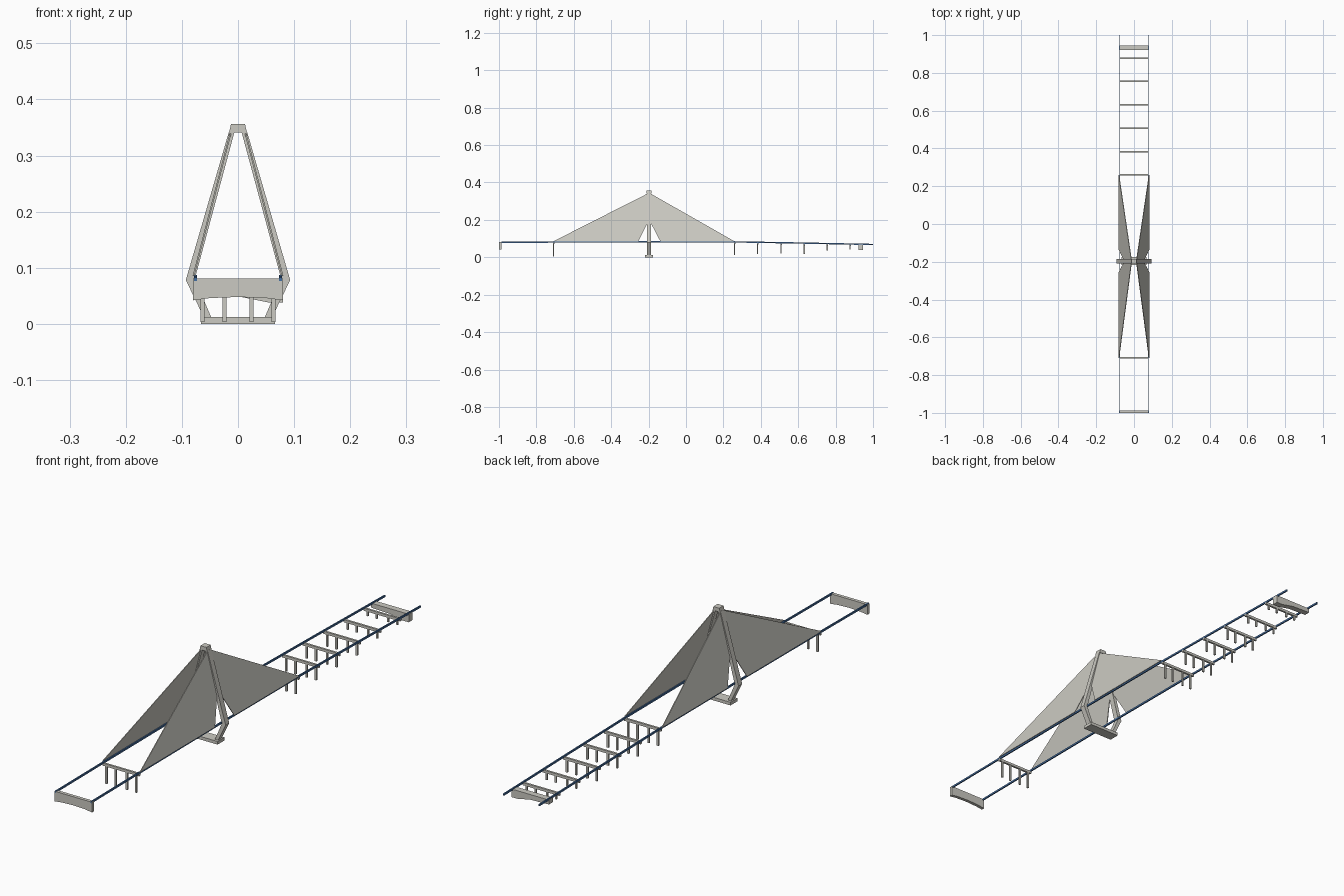
import bpy, bmesh

cube = bpy.data.objects.get("Cube")
if cube:
    bpy.data.objects.remove(cube, do_unlink=True)


def material(name, rgb):
    mat = bpy.data.materials.new(name)
    mat.use_nodes = True
    mat.diffuse_color = (*rgb, 1)
    mat.node_tree.nodes["Principled BSDF"].inputs["Base Color"].default_value = (*rgb, 1)
    return mat


concrete = material("pale concrete", (0.6, 0.59, 0.54))
steel_blue = material("steel blue", (0.06, 0.16, 0.36))


def extrude(name, outline, offset, mat):
    """Close a 3D outline into a face and extrude it along an offset."""
    bm = bmesh.new()
    face = bm.faces.new([bm.verts.new(p) for p in outline])
    result = bmesh.ops.extrude_face_region(bm, geom=[face], use_keep_orig=True)
    verts = [g for g in result["geom"] if isinstance(g, bmesh.types.BMVert)]
    bmesh.ops.translate(bm, verts=verts, vec=offset)
    bmesh.ops.recalc_face_normals(bm, faces=bm.faces)
    mesh = bpy.data.meshes.new(name)
    bm.to_mesh(mesh)
    bm.free()
    mesh.materials.append(mat)
    obj = bpy.data.objects.new(name, mesh)
    bpy.context.collection.objects.link(obj)
    return obj


def box(name, x0, x1, y0, y1, z0, z1, mat=concrete):
    outline = [(x0, y0, z0), (x1, y0, z0), (x1, y0, z1), (x0, y0, z1)]
    return extrude(name, outline, (0, y1 - y0, 0), mat)


def cross_prism(name, profile, y0, y1):
    """Extrude an x-z profile along the bridge."""
    return extrude(name, [(x, y0, z) for x, z in profile], (0, y1 - y0, 0), concrete)


TOWER_Y = -0.197
EDGE = 0.078

# Long edge girders, gently falling towards the far end
line = [(-1, 0.08), (-0.7, 0.082), (-0.2, 0.084), (0.25, 0.083), (0.6, 0.077), (1, 0.069)]


def deck_z(y):
    for (ya, za), (yb, zb) in zip(line, line[1:]):
        if y <= yb:
            return za + (zb - za) * (y - ya) / (yb - ya)
    return line[-1][1]


for side, label in ((1, "left"), (-1, "right")):
    x = side * EDGE
    outline = [(x, y, z + 0.003) for y, z in line] + [(x, y, z - 0.004) for y, z in reversed(line)]
    extrude(label + "_edge_girder", outline, (-side * 0.005, 0, 0), steel_blue)

    # Kinked tower leg
    leg = [(0.0125, 0.343), (0.016, 0.343), (0.093, 0.078), (0.06, 0.01),
           (0.047, 0.01), (0.077, 0.08), (0.006, 0.343)]
    cross_prism(label + "_tower_leg", [(side * a, z) for a, z in leg], TOWER_Y - 0.011, TOWER_Y + 0.011)

    # Thin cable fans in the leaning plane of the leg
    def fan_point(y, z):
        t = (z - 0.085) / (0.343 - 0.085)
        return (side * (0.078 - 0.067 * t), y, z)

    for near, far, name in ((-0.255, -0.71, "front"), (-0.137, 0.26, "back")):
        fan = [fan_point(TOWER_Y, 0.345), fan_point(TOWER_Y, 0.2),
               fan_point(near, 0.085), fan_point(far, 0.085)]
        extrude(f"{label}_{name}_cable_fan", fan, (side * 0.003, 0, 0), concrete)

# Tower cap and footing
cross_prism("tower_cap", [(-0.016, 0.341), (0.016, 0.341), (0.0125, 0.356), (-0.0125, 0.356)],
            TOWER_Y - 0.013, TOWER_Y + 0.013)
box("tower_footing", -0.066, 0.066, TOWER_Y - 0.021, TOWER_Y + 0.021, 0, 0.012)

# Piers with a crossbeam and four columns, standing on rising ground
piers = [(-0.708, 0.003), (0.26, 0.012), (0.383, 0.018), (0.508, 0.02),
         (0.632, 0.018), (0.755, 0.036), (0.877, 0.042)]
for number, (y, ground) in enumerate(piers, 1):
    top = deck_z(y) - 0.002
    box(f"pier_{number}_crossbeam", -EDGE, EDGE, y - 0.004, y + 0.004, top - 0.01, top)
    for column, x in enumerate((-0.063, -0.024, 0.024, 0.063), 1):
        box(f"pier_{number}_column_{column}", x - 0.0035, x + 0.0035,
            y - 0.003, y + 0.003, ground, top - 0.009)

# End walls
cross_prism("front_abutment", [(-0.08, 0.081), (0.08, 0.081), (0.08, 0.042), (0.05, 0.046),
                               (0, 0.048), (-0.05, 0.046), (-0.08, 0.042)], -1, -0.987)
cross_prism("back_abutment", [(-0.08, 0.069), (0.08, 0.069), (0.08, 0.038), (0.055, 0.038),
                              (0, 0.049), (-0.08, 0.052)], 0.922, 0.946)
